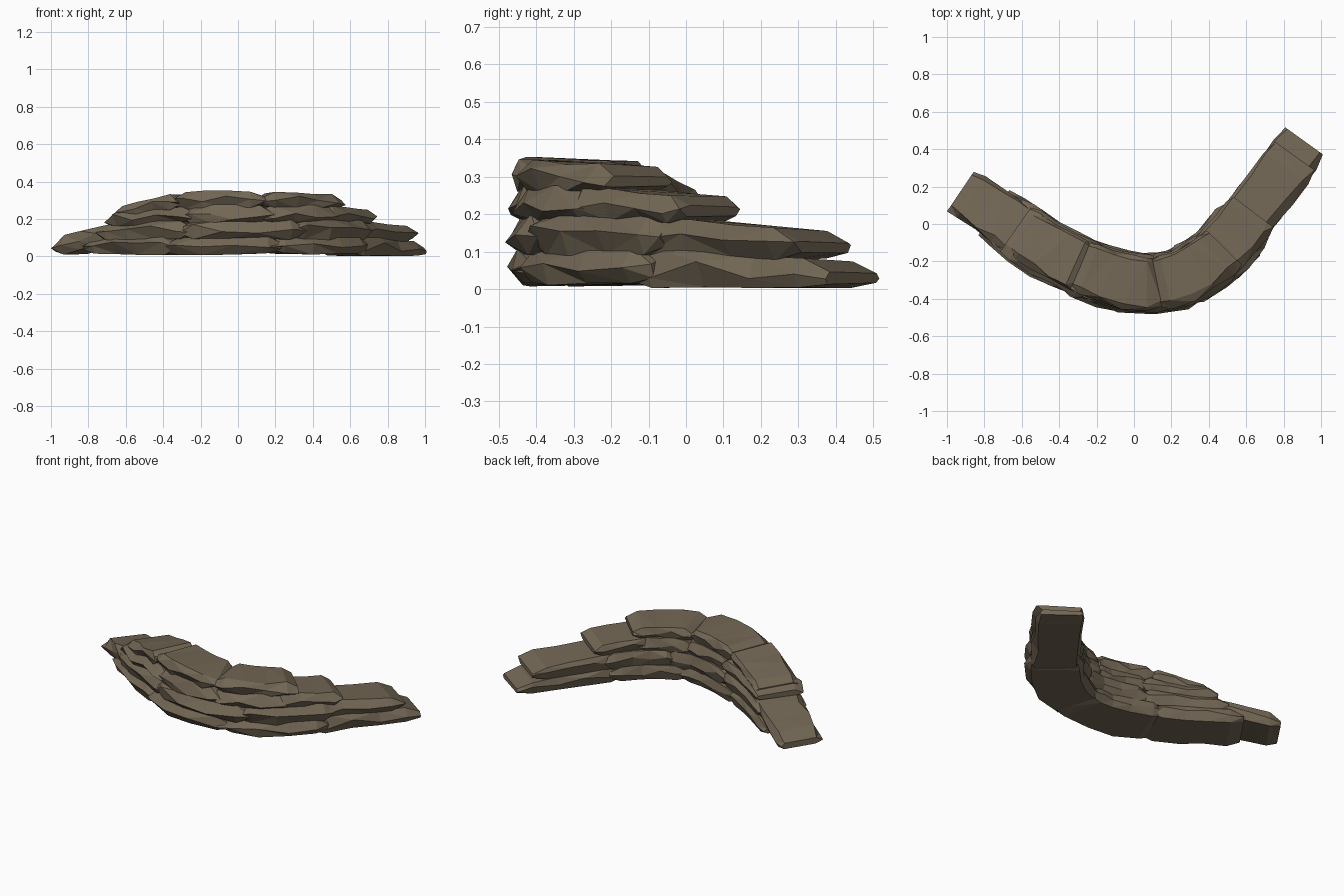
import bpy, bmesh, math, random
from mathutils import Vector

if "Cube" in bpy.data.objects:
    bpy.data.objects.remove(bpy.data.objects["Cube"])

random.seed(4)

mat = bpy.data.materials.new("brown_stone")
mat.diffuse_color = (0.17, 0.135, 0.09, 1)
mat.use_nodes = True
mat.node_tree.nodes["Principled BSDF"].inputs["Base Color"].default_value = mat.diffuse_color

# Plan centre line of the curved wall
PATH = [(-0.92, 0.175), (-0.75, 0.06), (-0.6, -0.045), (-0.45, -0.145), (-0.3, -0.22),
        (-0.1, -0.295), (0.08, -0.325), (0.25, -0.285), (0.38, -0.215), (0.5, -0.105),
        (0.63, 0.06), (0.76, 0.235), (0.9, 0.43)]


def centre(x):
    for (xa, ya), (xb, yb) in zip(PATH, PATH[1:]):
        if x <= xb or xb == PATH[-1][0]:
            return Vector((x, ya + (yb - ya) * (x - xa) / (xb - xa)))


def outward(x):
    d = (centre(x + 0.05) - centre(x - 0.05)).normalized()
    return Vector((d.y, -d.x))


def stone(name, x0, x1, zb0, zb1, zt0, zt1, w=0.15, segs=5):
    """Slab swept along the wall: pointed sides, wedge-shaped ends."""
    bm = bmesh.new()
    rings = []
    # stations spaced by distance along the path
    xs = [x0 + (x1 - x0) * i / 60 for i in range(61)]
    acc = [0]
    for a, b in zip(xs, xs[1:]):
        acc.append(acc[-1] + (centre(b) - centre(a)).length)
    fr = [0, 0.13] + [0.13 + 0.74 * i / (segs - 2) for i in range(1, segs - 1)] + [1]
    for f in fr:
        x = xs[min(range(61), key=lambda i: abs(acc[i] - f * acc[-1]))]
        end = f in (0, 1)
        c, n = centre(x), outward(x)
        zb, zt = zb0 + (zb1 - zb0) * f, zt0 + (zt1 - zt0) * f
        h = zt - zb
        if end:
            zb, zt = zb + 0.22 * h, zt - 0.36 * h
        j = lambda a: random.uniform(-a, a)
        zm = (zb + zt) / 2 + j(0.2) * (zt - zb)
        k = 0.9 if end else 1
        sec = [(-w * 0.88, zb), (-w - 0.003 + j(.006), zm), (-w * 0.9 + j(.008), zt - 0.006),
               (w * 0.78 + j(.018), zt + j(.005)), (w + 0.008 + j(.012), zm + j(.012)),
               (w * 0.84 + j(.015), zb + j(.005))]
        rings.append([bm.verts.new((*(c + n * d * k), max(z, 0.003))) for d, z in sec])
    for a, b in zip(rings, rings[1:]):
        for i in range(6):
            bm.faces.new((a[i], a[(i + 1) % 6], b[(i + 1) % 6], b[i]))
    bm.faces.new(rings[0])
    bm.faces.new(rings[-1])
    bmesh.ops.triangulate(bm, faces=[f for f in bm.faces if len(f.verts) == 4])
    bmesh.ops.recalc_face_normals(bm, faces=bm.faces)
    me = bpy.data.meshes.new(name)
    bm.to_mesh(me)
    bm.free()
    me.materials.append(mat)
    bpy.context.collection.objects.link(bpy.data.objects.new(name, me))


# Courses from ground to top: x start, x end, bottom z pair, top z pair, half width
COURSES = {
    "base_stone": [(-0.75, -0.28, .012, .01, .10, .105, .155), (-0.34, 0.2, .01, .015, .10, .11, .158),
                   (0.14, 0.58, .015, .012, .11, .11, .158), (0.52, 0.91, .005, .0, .11, .075, .135)],
    "second_stone": [(-0.925, -0.54, .0, .10, .10, .19, .132), (-0.68, -0.2, .085, .09, .17, .195, .155),
                     (-0.26, 0.3, .09, .09, .195, .20, .158), (0.24, 0.6, .09, .09, .20, .20, .158),
                     (0.5, 0.855, .09, .08, .20, .155, .14)],
    "third_stone": [(-0.63, -0.2, .16, .18, .235, .27, .148), (-0.26, 0.16, .18, .18, .27, .275, .15),
                    (0.1, 0.46, .18, .18, .275, .275, .15), (0.38, 0.635, .18, .18, .275, .25, .14)],
    "top_stone": [(-0.6, -0.27, .19, .26, .26, .345, .135), (-0.3, 0.125, .255, .26, .348, .348, .138),
                  (0.115, 0.48, .255, .26, .345, .33, .135)],
}
for name, stones in COURSES.items():
    for i, s in enumerate(stones):
        stone(f"{name}_{i + 1}", *s)
